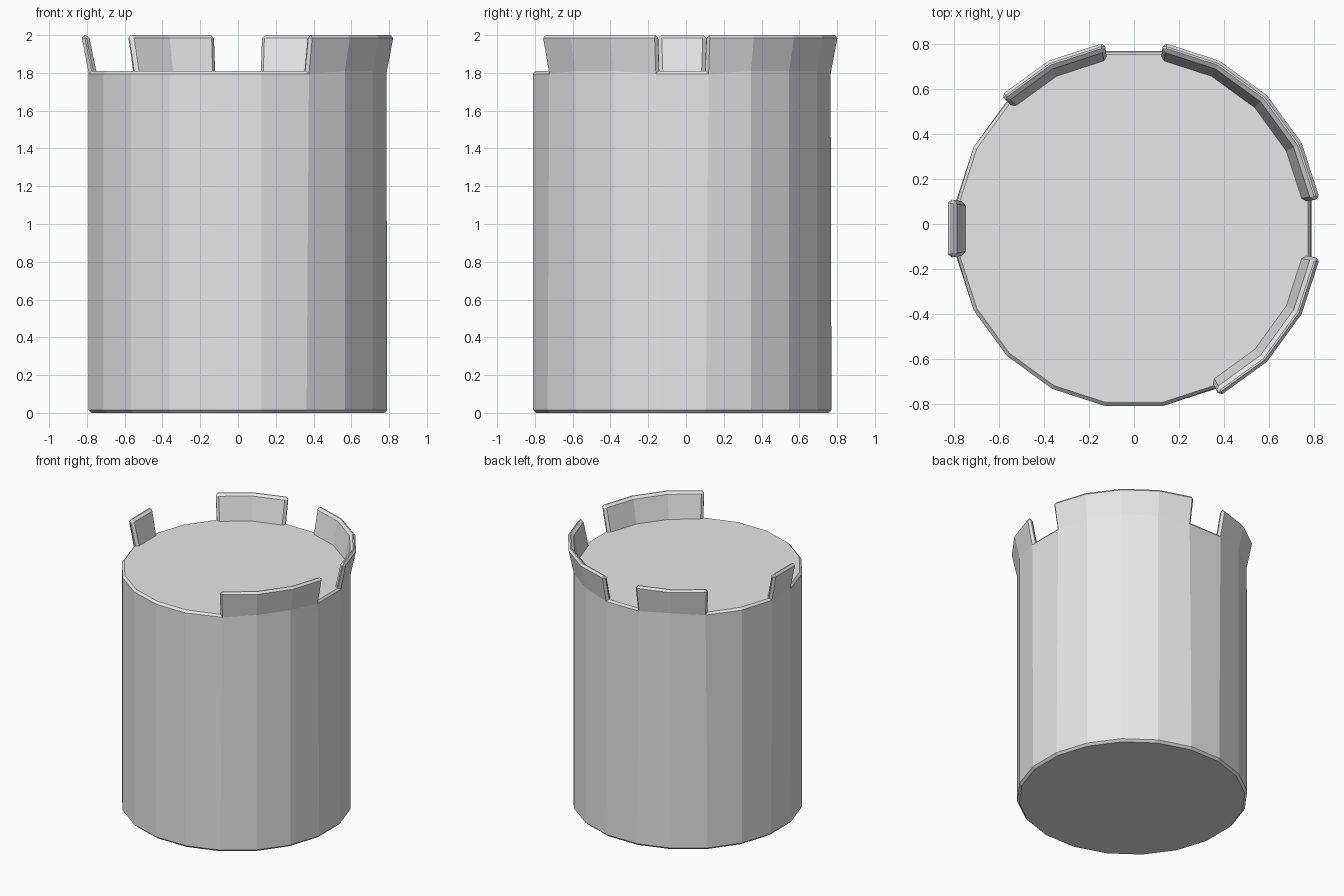
import bpy, bmesh, math
from mathutils import Matrix, Vector

cube = bpy.data.objects.get("Cube")
if cube:
    bpy.data.objects.remove(cube, do_unlink=True)

SIDES = 20
STEP = 360 / SIDES
RADIUS, BODY_TOP, HEIGHT = 0.80, 1.81, 2.0
WALL, FLARE, BEVEL = 0.04, 0.04, 0.016
# Battlements as (start, end) angles in degrees, gaps in between
BATTLEMENTS = [(9, 81), (99, 135), (171, 189), (297, 351)]

stone = bpy.data.materials.new("grey stone")
stone.use_nodes = True
colour = (0.8, 0.8, 0.8, 1)
stone.diffuse_color = colour
stone.node_tree.nodes["Principled BSDF"].inputs["Base Color"].default_value = colour

# Tower drum, with a flat side facing each axis
bm = bmesh.new()
placement = Matrix.Translation((0, 0, BODY_TOP / 2)) @ Matrix.Rotation(math.radians(STEP / 2), 4, "Z")
bmesh.ops.create_cone(bm, cap_ends=True, segments=SIDES, radius1=RADIUS,
                      radius2=RADIUS, depth=BODY_TOP, matrix=placement)
bmesh.ops.recalc_face_normals(bm, faces=bm.faces)

# Rim around the roof
roof = max(bm.faces, key=lambda f: f.calc_center_median().z)
rim = bmesh.ops.inset_region(bm, faces=[roof], thickness=WALL, use_even_offset=True)["faces"]


def on_battlement(face):
    c = face.calc_center_median()
    angle = math.degrees(math.atan2(c.y, c.x)) % 360
    return any(a < angle < b for a, b in BATTLEMENTS)


# Battlements raised from the rim and leaning outwards
raised = bmesh.ops.extrude_face_region(bm, geom=[f for f in rim if on_battlement(f)])
for v in raised["geom"]:
    if isinstance(v, bmesh.types.BMVert):
        outward = Vector((v.co.x, v.co.y, 0)).normalized()
        v.co += outward * FLARE
        v.co.z = HEIGHT
bmesh.ops.recalc_face_normals(bm, faces=bm.faces)

mesh = bpy.data.meshes.new("tower")
bm.to_mesh(mesh)
bm.free()
mesh.materials.append(stone)
tower = bpy.data.objects.new("tower", mesh)
tower.location.y = -0.02
bpy.context.collection.objects.link(tower)

# Chamfered sharp edges
chamfer = tower.modifiers.new("chamfer", "BEVEL")
chamfer.width = BEVEL
chamfer.segments = 1
chamfer.limit_method = "ANGLE"
chamfer.angle_limit = math.radians(30)
